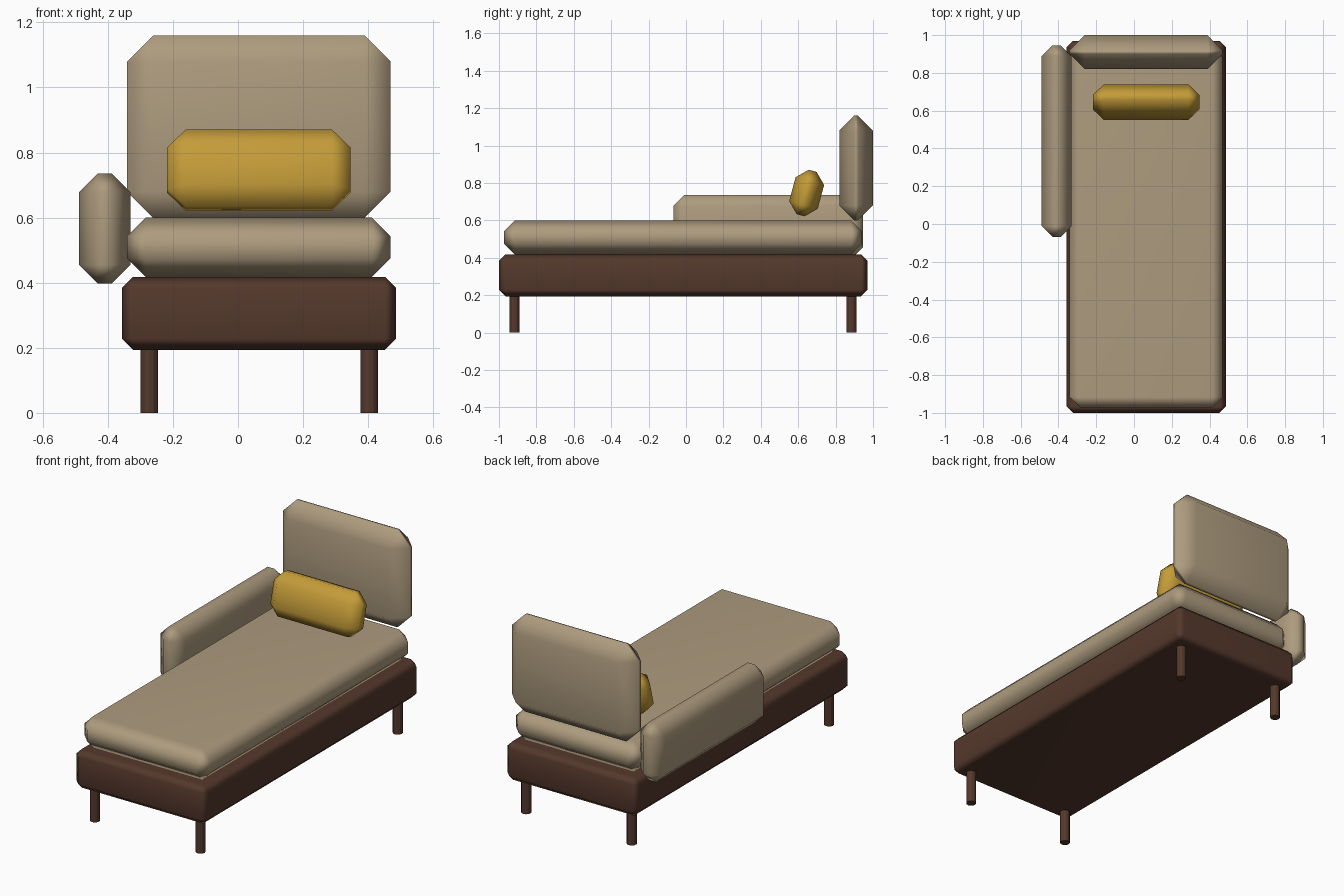
import bpy, bmesh, math
from mathutils import Matrix

if "Cube" in bpy.data.objects:
    bpy.data.objects.remove(bpy.data.objects["Cube"])


def material(name, rgb):
    m = bpy.data.materials.new(name)
    m.diffuse_color = (*rgb, 1)
    m.use_nodes = True
    m.node_tree.nodes["Principled BSDF"].inputs["Base Color"].default_value = m.diffuse_color
    return m


wood = material("dark_wood", (0.09, 0.04, 0.025))
fabric = material("beige_fabric", (0.42, 0.33, 0.21))
mustard = material("mustard_fabric", (0.55, 0.33, 0.04))


def add_object(name, bm, loc, mat, smooth=False):
    mesh = bpy.data.meshes.new(name)
    for f in bm.faces:
        f.smooth = smooth
    bm.to_mesh(mesh)
    bm.free()
    obj = bpy.data.objects.new(name, mesh)
    bpy.context.collection.objects.link(obj)
    obj.location = loc
    mesh.materials.append(mat)
    return obj


def padded_box(name, lo, hi, bevel, mat, tilt=0):
    """Box between two corners with a single soft-shaded chamfer."""
    size = [b - a for a, b in zip(lo, hi)]
    centre = [(a + b) / 2 for a, b in zip(lo, hi)]
    bm = bmesh.new()
    bmesh.ops.create_cube(bm, size=1, matrix=Matrix.Diagonal((*size, 1)))
    obj = add_object(name, bm, centre, mat, smooth=True)
    obj.rotation_euler.x = math.radians(tilt)
    b = obj.modifiers.new("chamfer", 'BEVEL')
    b.width = bevel
    b.segments = 1
    obj.modifiers.new("flat_panels", 'WEIGHTED_NORMAL')
    return obj


# Wooden base and mattress
padded_box("base_frame", (-0.357, -1.0, 0.194), (0.486, 0.97, 0.418), 0.034, wood)
padded_box("mattress", (-0.341, -0.973, 0.418), (0.469, 0.94, 0.6), 0.057, fabric)

# Backrest and the single side arm
padded_box("back_cushion", (-0.341, 0.82, 0.6), (0.469, 1.0, 1.16), 0.08, fabric)
padded_box("side_arm", (-0.489, -0.068, 0.398), (-0.33, 0.945, 0.735), 0.057, fabric)

# Bolster pillow leaning back
padded_box("bolster_pillow", (-0.218, 0.566, 0.623), (0.346, 0.724, 0.869), 0.057,
           mustard, tilt=-15)

# Four round legs
for y, row in ((-0.918, "front"), (0.885, "back")):
    for x, side in ((-0.273, "left"), (0.403, "right")):
        bm = bmesh.new()
        bmesh.ops.create_cone(bm, cap_ends=True, segments=12, radius1=0.027,
                              radius2=0.027, depth=0.2)
        add_object(f"{row}_{side}_leg", bm, (x, y, 0.1), wood)
